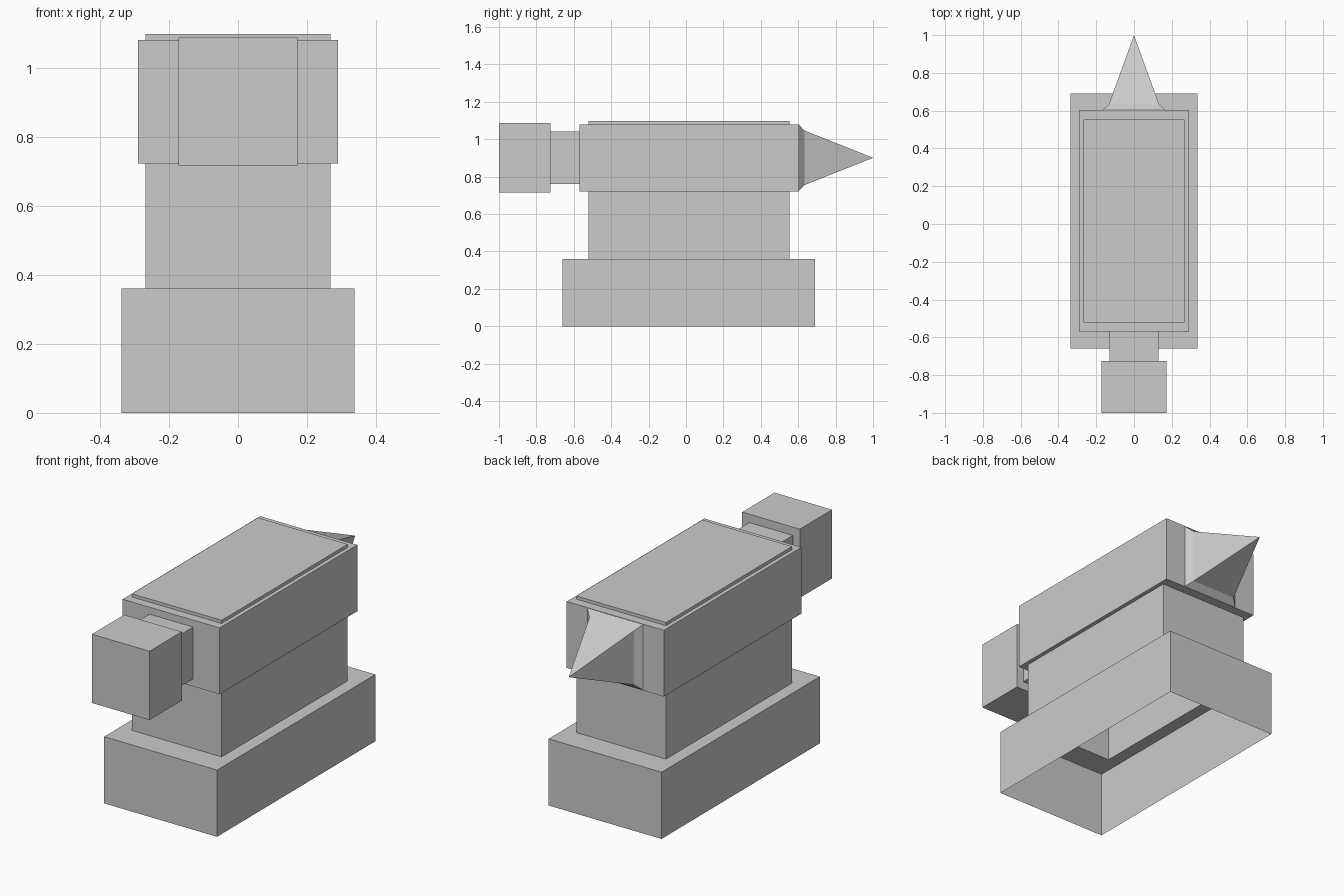
import bpy
import bmesh
from mathutils import Vector

cube = bpy.data.objects.get("Cube")
if cube:
    bpy.data.objects.remove(cube, do_unlink=True)

# One plain metal colour
metal = bpy.data.materials.new("grey_metal")
metal.use_nodes = True
colour = (0.6, 0.6, 0.6, 1)
metal.diffuse_color = colour
metal.node_tree.nodes["Principled BSDF"].inputs["Base Color"].default_value = colour


def stack(name, rings, place, cap=True, tip=None, skip=None):
    """Skin rectangles (u0, u1, v0, v1, depth), placed in space by place()."""
    bm = bmesh.new()
    loops = []
    for u0, u1, v0, v1, d in rings:
        corners = ((u0, v0), (u1, v0), (u1, v1), (u0, v1))
        loops.append([bm.verts.new(place(u, v, d)) for u, v in corners])
    for a, b in zip(loops, loops[1:]):
        for i in range(4):
            j = (i + 1) % 4
            bm.faces.new((a[i], a[j], b[j], b[i]))
    last = loops[-1]
    if tip:
        point = bm.verts.new(tip)
        for i in range(4):
            bm.faces.new((last[i], last[(i + 1) % 4], point))
    elif cap:
        bm.faces.new(last)
    bm.normal_update()
    if skip:
        bmesh.ops.delete(bm, geom=[f for f in bm.faces if skip(f)], context="FACES_ONLY")
    mesh = bpy.data.meshes.new(name)
    bm.to_mesh(mesh)
    bm.free()
    mesh.materials.append(metal)
    obj = bpy.data.objects.new(name, mesh)
    bpy.context.collection.objects.link(obj)
    return obj


# Body: open-bottomed foot, waist, head and raised top plate
foot = (-0.337, 0.337, -0.66, 0.69)
waist = (-0.268, 0.268, -0.522, 0.553)
head = (-0.29, 0.29, -0.57, 0.603)
foot_top, head_low, head_top, plate_top = 0.36, 0.722, 1.08, 1.097


def is_head_end(face):
    z = face.calc_center_median().z
    return abs(face.normal.y) > 0.9 and head_low < z < head_top


stack("anvil_body", [
    (*foot, 0), (*foot, foot_top),
    (*waist, foot_top), (*waist, head_low),
    (*head, head_low), (*head, head_top),
    (*waist, head_top), (*waist, plate_top),
], lambda u, v, d: Vector((u, v, d)), skip=is_head_end)

# Front end of the head with a neck and hammer block
head_end = (head[0], head[1], head_low, head_top)
neck = (-0.13, 0.13, 0.762, 1.042)
block = (-0.172, 0.172, 0.716, 1.087)
stack("front_block", [
    (*head_end, -head[2]), (*neck, -head[2]), (*neck, 0.725),
    (*block, 0.725), (*block, 1),
], lambda u, v, d: Vector((u, -d, v)))

# Back end of the head with a flared, pointed horn
flare = (-0.167, 0.167, 0.724, 1.078)
horn = (-0.133, 0.133, 0.755, 1.047)
stack("back_horn", [
    (*head_end, head[3]), (*flare, head[3]), (*horn, 0.633),
], lambda u, v, d: Vector((-u, d, v)), tip=(0, 1, 0.901))
